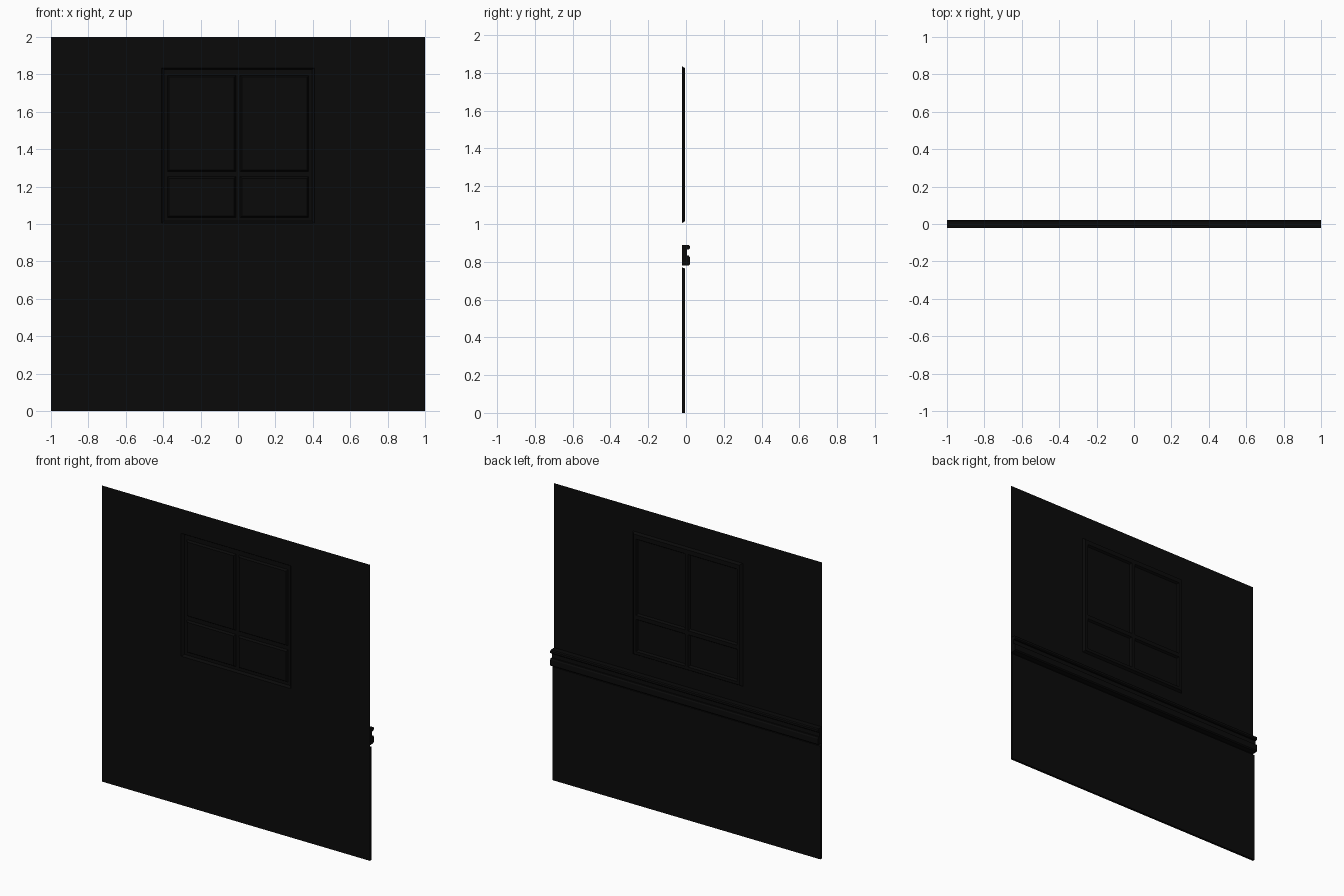
import bpy, bmesh

if "Cube" in bpy.data.objects:
    bpy.data.objects.remove(bpy.data.objects["Cube"])

BACK = -0.021     # plane of the wall sheet
FACE = -0.005     # raised face of window frame and lower panel

black = bpy.data.materials.new("black_paint")
black.diffuse_color = (0.003, 0.003, 0.003, 1)
black.use_nodes = True
black.node_tree.nodes["Principled BSDF"].inputs["Base Color"].default_value = black.diffuse_color


def finish(name, bm):
    mesh = bpy.data.meshes.new(name)
    bm.to_mesh(mesh)
    bm.free()
    obj = bpy.data.objects.new(name, mesh)
    obj.data.materials.append(black)
    bpy.context.collection.objects.link(obj)
    return obj


def sheet(bm, xs, zs, y, skip=()):
    """Grid of faces in the xz plane, facing +y; returns faces by cell."""
    v = [[bm.verts.new((x, y, z)) for z in zs] for x in xs]
    cells = {}
    for i in range(len(xs) - 1):
        for k in range(len(zs) - 1):
            if (i, k) not in skip:
                cells[i, k] = bm.faces.new(
                    (v[i][k], v[i][k + 1], v[i + 1][k + 1], v[i + 1][k]))
    return cells


def moulding(name, profile):
    """Run a (y, z) profile along the wall, with end caps and an open back."""
    bm = bmesh.new()
    ends = [[bm.verts.new((x, y, z)) for y, z in profile] for x in (-1, 1)]
    a, b = ends
    for i in range(len(profile) - 1):
        bm.faces.new((a[i], b[i], b[i + 1], a[i + 1]))
    bm.faces.new(a)
    bm.faces.new(b[::-1])
    bmesh.ops.recalc_face_normals(bm, faces=bm.faces)
    return finish(name, bm)


# wall sheet with the window opening left out
bm = bmesh.new()
sheet(bm, (-1, -0.41, 0.41, 1), (0, 1.005, 1.835, 2), BACK, skip={(1, 1)})
finish("wall", bm)

# lower wall panel
moulding("lower_panel", [(BACK, 0), (FACE, 0), (FACE, 0.765), (BACK, 0.77)])

# chair rail with two rounded beads
moulding("chair_rail", [
    (BACK, 0.78), (0.015, 0.78), (0.021, 0.787), (0.021, 0.823),
    (0.015, 0.832), (0.004, 0.832), (0.004, 0.864), (0.014, 0.864),
    (0.021, 0.870), (0.021, 0.883), (0.015, 0.889), (BACK, 0.889)])

# window frame: bevelled outer edge, raised face, four sunken panes
bm = bmesh.new()
cells = sheet(bm, (-0.395, -0.378, -0.012, 0.012, 0.378, 0.395),
              (1.015, 1.035, 1.253, 1.28, 1.795, 1.825), FACE)
panes = [cells[i, k] for i in (1, 3) for k in (1, 3)]
rim = [e for e in bm.edges if e.is_boundary]
skirt = bmesh.ops.extrude_edge_only(bm, edges=rim)
for v in (g for g in skirt["geom"] if isinstance(g, bmesh.types.BMVert)):
    v.co.y = BACK
    v.co.x = 0.41 if v.co.x > 0.39 else -0.41 if v.co.x < -0.39 else v.co.x
    v.co.z = 1.005 if v.co.z < 1.02 else 1.835 if v.co.z > 1.82 else v.co.z
bmesh.ops.inset_individual(bm, faces=panes, thickness=0.012)
for v in {v for f in panes for v in f.verts}:
    v.co.y = BACK + 0.003
finish("window", bm)
